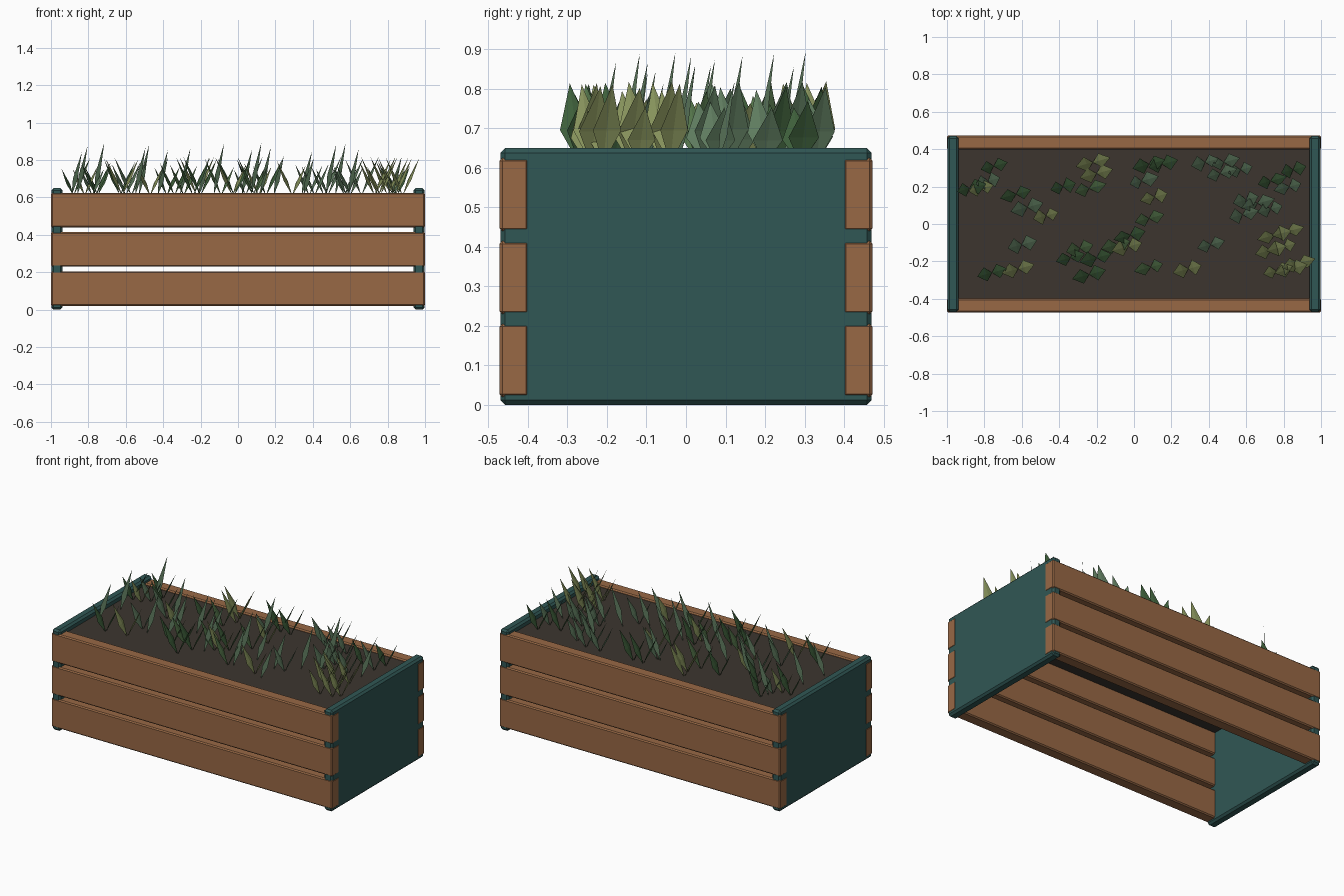
import bpy, bmesh, random
from math import radians
from mathutils import Vector, Matrix

if "Cube" in bpy.data.objects:
    bpy.data.objects.remove(bpy.data.objects["Cube"])

random.seed(4)

def material(name, rgb):
    m = bpy.data.materials.new(name)
    m.diffuse_color = (*rgb, 1)
    m.use_nodes = True
    m.node_tree.nodes["Principled BSDF"].inputs["Base Color"].default_value = m.diffuse_color
    return m

WOOD = material("wood", (0.315, 0.14, 0.06))
TEAL = material("teal_paint", (0.03, 0.095, 0.09))
SOIL = material("dark_soil", (0.045, 0.036, 0.028))
GREENS = {
    "d": material("dark_leaf", (0.05, 0.12, 0.045)),
    "m": material("mid_leaf", (0.09, 0.18, 0.07)),
    "t": material("grey_green_leaf", (0.12, 0.21, 0.12)),
    "o": material("olive_leaf", (0.25, 0.3, 0.11)),
}

def add_object(name, bm, mat):
    me = bpy.data.meshes.new(name)
    bm.to_mesh(me)
    bm.free()
    me.materials.append(mat)
    ob = bpy.data.objects.new(name, me)
    bpy.context.collection.objects.link(ob)
    return ob

def box(name, lo, hi, mat, bevel=0):
    lo, hi = Vector(lo), Vector(hi)
    bm = bmesh.new()
    bmesh.ops.create_cube(bm, size=1, matrix=Matrix.Translation((lo + hi) / 2)
                          @ Matrix.Diagonal((*(hi - lo), 1)))
    ob = add_object(name, bm, mat)
    if bevel:
        b = ob.modifiers.new("chamfer", "BEVEL")
        b.width = bevel
        b.segments = 1
    return ob

# End panels
for side, x in (("left", -0.968), ("right", 0.968)):
    box(side + "_end_panel", (x - 0.03, -0.47, 0), (x + 0.03, 0.47, 0.65), TEAL, 0.012)

# Three slats on the front and the back, a hair proud of the end panels
for side, y in (("front", -0.435), ("back", 0.435)):
    for i in range(3):
        z = 0.02 + 0.21 * i
        box(f"{side}_slat_{i + 1}", (-1, y - 0.037, z), (1, y + 0.037, z + 0.185), WOOD, 0.007)

# Soil bed
box("soil", (-0.945, -0.405, 0.58), (0.945, 0.405, 0.615), SOIL)

def leaf(bm, base, lean, height, width, yaw):
    """Slightly folded kite leaf leaning along its local x axis."""
    pts = [(0, 0, 0), (lean * 0.42, -width / 2, height * 0.42),
           (lean * 0.36, 0, height * 0.42),
           (lean * 0.42, width / 2, height * 0.42), (lean, 0, height)]
    rot = Matrix.Rotation(yaw, 3, "Z")
    b, l, m, r, t = [bm.verts.new(rot @ Vector(p) + base) for p in pts]
    for f in ((b, m, l), (b, r, m), (l, m, t), (m, r, t)):
        bm.faces.new(f if lean < 0 else f[::-1]).normal_flip()

# Plants grouped by leaf colour: (x, y) of each V-shaped pair
PAIRS = {
    "d": [(-.75, .31), (-.88, .19), (-.63, .16), (-.38, .2), (.08, .32), (.15, .32), (-.02, -.06),
          (-.34, -.18), (-.2, -.18), (-.24, -.27), (-.76, -.26), (.73, .23), (.85, .29)],
    "m": [(-.24, .19), (.08, .03), (-.29, -.13), (.09, -.23), (-.09, -.11)],
    "t": [(-.78, .23), (-.57, .09), (.04, .23), (-.6, -.11), (.41, -.11), (.38, .33), (.48, .33),
          (.46, .27), (.57, .29), (.83, .2), (.6, .13), (.66, .11), (.73, .08), (.58, .05)],
    "o": [(-.82, .19), (-.47, .045), (-.22, .33), (-.2, .27), (.11, .145), (-.03, -.12),
          (-.62, -.24), (.29, -.24), (.75, -.06), (.82, -.04), (.8, -.12), (.73, -.14),
          (.76, -.25), (.84, -.24), (.88, -.21)],
}
for key, spots in PAIRS.items():
    bm = bmesh.new()
    for x, y in spots:
        for s in (-1, 1):
            h = random.uniform(0.14, 0.21)
            leaf(bm, Vector((x, y, 0.61)), s * h * 0.46, h, random.uniform(0.07, 0.088), radians(15))
    add_object(GREENS[key].name + "_plants", bm, GREENS[key])

# Tall slim blades between the plants, standing in a slanted vertical plane
bm = bmesh.new()
for x, y in [(-.83, .05), (-.86, -.12), (-.74, .28), (-.5, .12), (-.4, 0), (-.28, .04), (-.18, .05),
             (-.4, -.08), (-.52, -.12), (.05, .25), (.1, -.05), (.15, -.2), (.22, -.06), (.37, -.1),
             (.5, -.01), (.62, 0), (.38, -.25), (.55, .2), (-.1, -.14), (.85, .1)]:
    h = random.uniform(0.2, 0.295)
    lean, w, base = 0.07, 0.03, Vector((x - 0.03, y - 0.02, 0.61))
    d = Matrix.Rotation(radians(38), 3, "Z") @ Vector((1, 0, 0))
    up = Vector((0, 0, h))
    pts = [base, base + d * (lean * 0.35 + w / 2) + up * 0.35, base + d * lean + up,
           base + d * (lean * 0.35 - w / 2) + up * 0.4]
    bm.faces.new([bm.verts.new(p) for p in pts])
add_object("tall_blades", bm, GREENS["t"])
